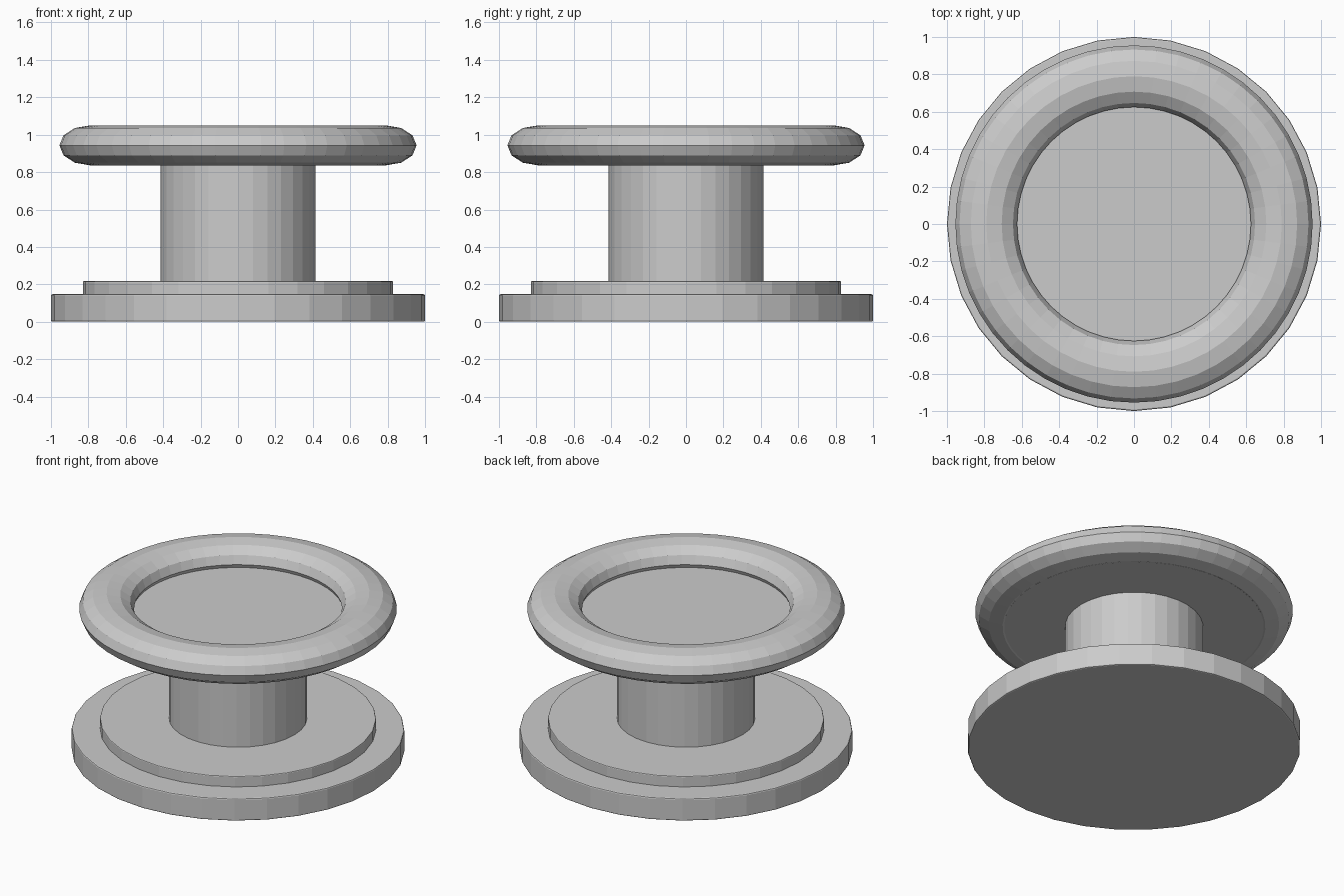
import bpy

if "Cube" in bpy.data.objects:
    bpy.data.objects.remove(bpy.data.objects["Cube"])


def disc(name, radius, z0, z1, sides=32, bevel=0.0):
    """Flat-shaded cylinder spanning z0..z1 with softened rims."""
    bpy.ops.mesh.primitive_cylinder_add(vertices=sides, radius=radius,
                                        depth=z1 - z0, location=(0, 0, (z0 + z1) / 2))
    ob = bpy.context.object
    ob.name = name
    if bevel:
        mod = ob.modifiers.new("rim", 'BEVEL')
        mod.width = bevel
        mod.segments = 2
        mod.limit_method = 'ANGLE'
        mod.angle_limit = 1.0
    return ob


# Stepped base
disc("base", 1.0, 0.0, 0.147, bevel=0.008)
disc("base_step", 0.83, 0.13, 0.217, bevel=0.006)

# Central column
disc("stem", 0.415, 0.2, 0.86)

# Recessed plate inside the rim
disc("top_plate", 0.78, 0.837, 0.92, sides=48)

# Flattened ring around the top
bpy.ops.mesh.primitive_torus_add(major_radius=0.79, minor_radius=0.165,
                                 major_segments=48, minor_segments=12,
                                 location=(0, 0, 0.943))
rim = bpy.context.object
rim.name = "top_rim"
rim.scale.z = 0.107 / 0.165
bpy.ops.object.transform_apply(location=False, rotation=False, scale=True)
